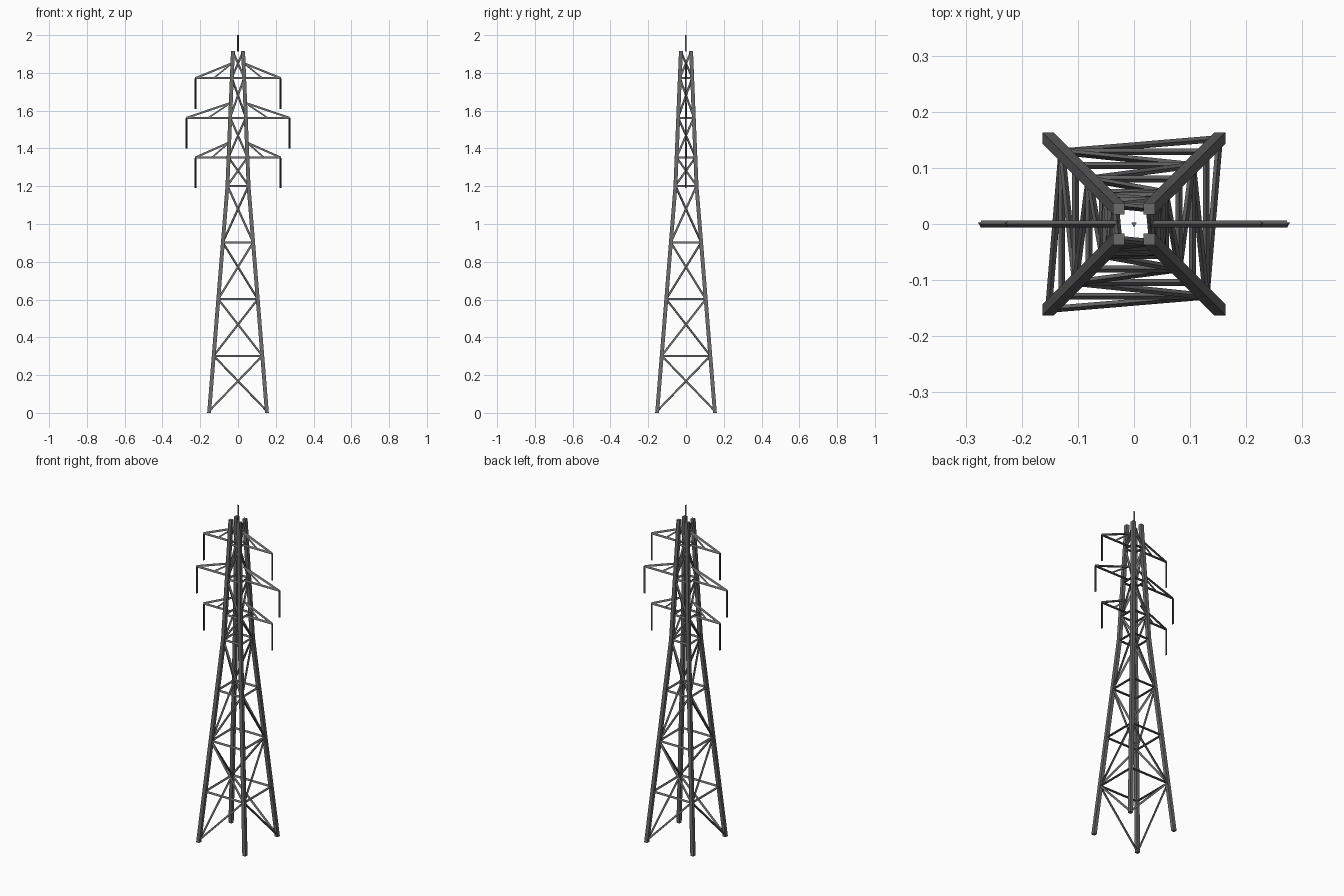
import bpy, bmesh, math
from mathutils import Vector

if "Cube" in bpy.data.objects:
    bpy.data.objects.remove(bpy.data.objects["Cube"])


def material(name, rgb):
    m = bpy.data.materials.new(name)
    m.diffuse_color = (*rgb, 1)
    m.use_nodes = True
    m.node_tree.nodes["Principled BSDF"].inputs["Base Color"].default_value = m.diffuse_color
    return m


STEEL = material("grey steel", (0.14, 0.144, 0.14))
DARK = material("dark insulator", (0.06, 0.062, 0.062))


def half(z):
    """Half width of the tower at height z; the taper eases at 1.2."""
    if z < 1.2:
        return 0.153 + (0.056 - 0.153) * z / 1.2
    return 0.056 + (0.027 - 0.056) * (z - 1.2) / 0.715


def bridge(bm, rings):
    """Skin a list of vertex rings and cap both ends."""
    n = len(rings[0])
    for a, b in zip(rings, rings[1:]):
        for i in range(n):
            j = (i + 1) % n
            bm.faces.new((a[i], a[j], b[j], b[i]))
    bm.faces.new(rings[0][::-1])
    bm.faces.new(rings[-1])


def bar(bm, a, b, r=0.007, sides=3):
    """Straight prism between two points, with a ridge facing up."""
    a, b = Vector(a), Vector(b)
    d = (b - a).normalized()
    side = d.cross((0, 0, 1))
    side = side.normalized() if side.length > 0.01 else Vector((1, 0, 0))
    up = side.cross(d)
    rings = []
    for p in (a, b):
        ring = []
        for i in range(sides):
            t = math.pi / 2 + 2 * math.pi * i / sides
            ring.append(bm.verts.new(p + r * (side * math.cos(t) + up * math.sin(t))))
        rings.append(ring)
    bridge(bm, rings)


def finish(bm, name, mat):
    bmesh.ops.recalc_face_normals(bm, faces=bm.faces)
    me = bpy.data.meshes.new(name)
    bm.to_mesh(me)
    bm.free()
    me.materials.append(mat)
    ob = bpy.data.objects.new(name, me)
    bpy.context.collection.objects.link(ob)


CORNERS = [(-1, -1), (1, -1), (1, 1), (-1, 1)]
LEVELS = [0, 0.3, 0.6, 0.9, 1.2, 1.35, 1.56, 1.77, 1.91]


def node(c, z):
    return (CORNERS[c % 4][0] * half(z), CORNERS[c % 4][1] * half(z), z)


# Four square legs, bent slightly at the waist
for c in range(4):
    bm = bmesh.new()
    w = 0.0102
    rings = []
    for z in (0, 1.2, 1.915):
        x, y, _ = node(c, z)
        rings.append([bm.verts.new((x + w * sx, y + w * sy, z)) for sx, sy in CORNERS])
    bridge(bm, rings)
    finish(bm, f"leg_{c + 1}", STEEL)

# Horizontal rings
bm = bmesh.new()
for z in LEVELS[1:-1]:
    for c in range(4):
        bar(bm, node(c, z), node(c + 1, z))
finish(bm, "horizontal_rings", STEEL)

# One diagonal per face and storey, zigzagging between alternate legs
bm = bmesh.new()
for i, (z0, z1) in enumerate(zip(LEVELS, LEVELS[1:])):
    for c in (0, 2):
        start = c + i % 2
        for end in (start + 1, start + 3):
            bar(bm, node(start, max(z0, 0.008)), node(end, z1))
finish(bm, "diagonal_braces", STEEL)

# Three pairs of cross arms with hanging insulators
for label, z, reach in (("lower", 1.35, 0.226), ("middle", 1.56, 0.273), ("upper", 1.77, 0.226)):
    for side, s in (("left", -1), ("right", 1)):
        root = (s * half(z), 0, z)
        top = (s * half(z + 0.08), 0, z + 0.08)
        tip = (s * reach, 0, z)
        mid = (s * (half(z) + reach) / 2, 0, z)
        bm = bmesh.new()
        bar(bm, root, tip)
        bar(bm, top, tip)
        bar(bm, top, mid, 0.0055)
        finish(bm, f"{label}_{side}_arm", STEEL)
        bm = bmesh.new()
        bar(bm, (s * reach, 0, z - 0.16), tip, 0.006)
        finish(bm, f"{label}_{side}_insulator", DARK)

# Three-sided spike at the top
bm = bmesh.new()
bar(bm, (0, 0, 1.912), (0, 0, 2.0), 0.006)
finish(bm, "top_spike", STEEL)
